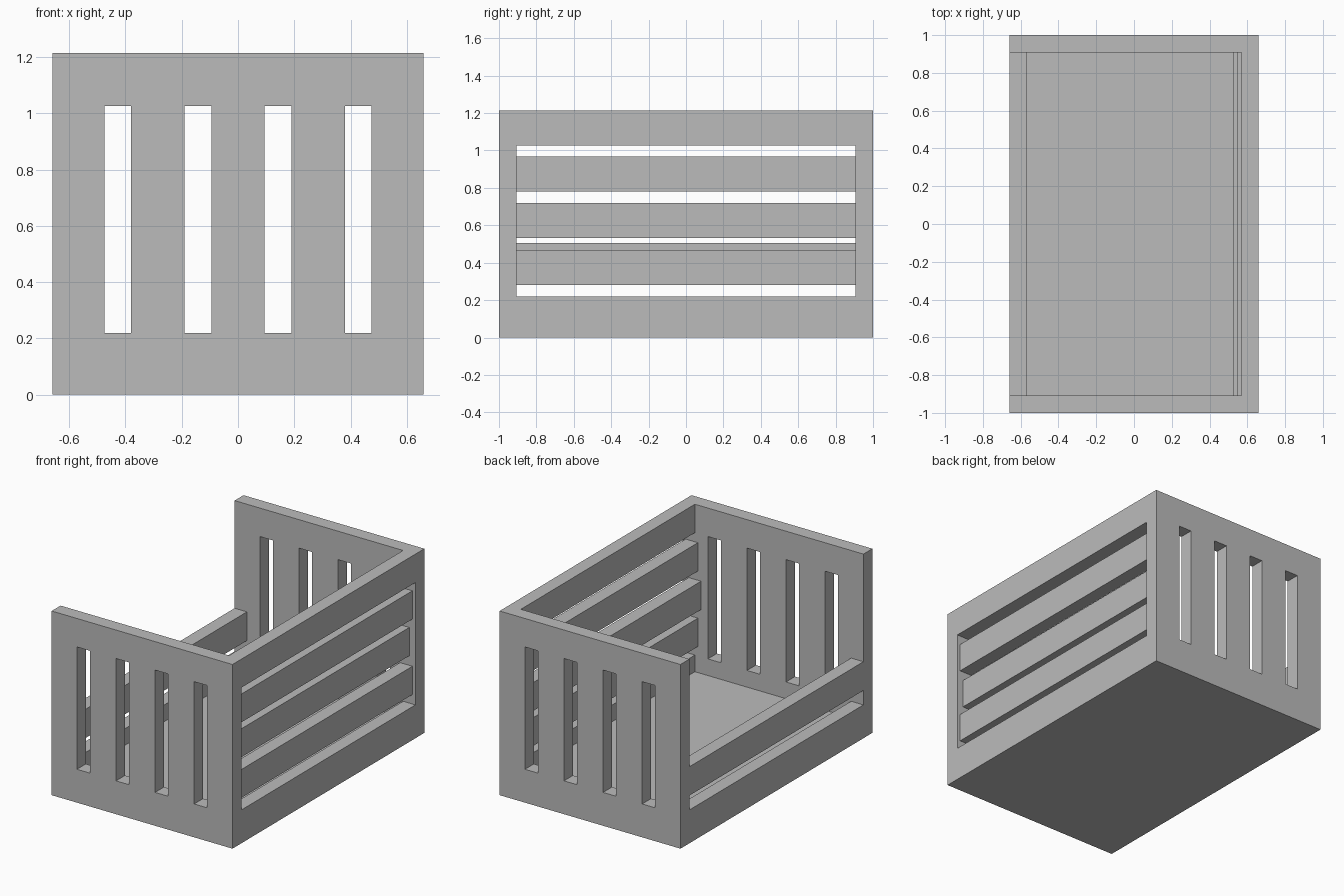
import bpy, bmesh

if "Cube" in bpy.data.objects:
    bpy.data.objects.remove(bpy.data.objects["Cube"])

X, Y, Z = 0.66, 1.0, 1.215      # outer half width, half length, height
T = 0.09                        # board thickness
YI = 0.907                      # inner face of the end panels
LOW, HIGH = 0.22, 1.027         # bottom and top of the openings

grey = bpy.data.materials.new("warm_grey")
grey.diffuse_color = (0.5, 0.5, 0.5, 1)
grey.use_nodes = True
grey.node_tree.nodes["Principled BSDF"].inputs["Base Color"].default_value = grey.diffuse_color


def finish(name, bm):
    bmesh.ops.recalc_face_normals(bm, faces=bm.faces)
    me = bpy.data.meshes.new(name)
    bm.to_mesh(me)
    bm.free()
    me.materials.append(grey)
    ob = bpy.data.objects.new(name, me)
    bpy.context.collection.objects.link(ob)
    return ob


def box(name, x, y, z):
    """Board given by its (low, high) range on each axis."""
    bm = bmesh.new()
    bmesh.ops.create_cube(bm, size=1)
    for v in bm.verts:
        for i, (a, b) in enumerate((x, y, z)):
            v.co[i] = a if v.co[i] < 0 else b
    return finish(name, bm)


def slotted_panel(name, xs, zs, y0, y1):
    """Upright panel on a cell grid; odd columns of the middle row are open."""
    bm = bmesh.new()
    grid = [[bm.verts.new((x, y0, z)) for z in zs] for x in xs]
    for i in range(len(xs) - 1):
        for j in range(len(zs) - 1):
            if not (i % 2 == 1 and j == 1):
                bm.faces.new((grid[i][j], grid[i + 1][j],
                              grid[i + 1][j + 1], grid[i][j + 1]))
    # Thicken the sheet, which also makes the slot walls
    ext = bmesh.ops.extrude_face_region(bm, geom=bm.faces[:], use_keep_orig=True)
    for v in ext["geom"]:
        if isinstance(v, bmesh.types.BMVert):
            v.co.y = y1
    return finish(name, bm)


# End panels with four upright slots each
xs = [-X, -0.475, -0.38, -0.19, -0.095, 0.095, 0.19, 0.38, 0.475, X]
zs = [0, LOW, HIGH, Z]
slotted_panel("front_panel", xs, zs, -Y, -YI)
slotted_panel("back_panel", xs, zs, YI, Y)

# Floor between the side rails
span = (-YI, YI)
box("floor", (-X + T, X - T), span, (0, 0.11))

# Tall side: flush rails with three recessed slats between them
box("right_bottom_rail", (X - T, X), span, (0, LOW))
box("right_top_rail", (X - T, X), span, (HIGH, Z))
for i, (z, recess) in enumerate(((0.282, 0.022), (0.532, 0.045), (0.78, 0.022))):
    box(f"right_slat_{i + 1}", (X - T - recess, X - recess), span, (z, z + 0.187))

# Low open side: bottom rail and one slat
box("left_bottom_rail", (-X, -X + T), span, (0, LOW))
box("left_slat", (-X, -X + T), span, (0.315, 0.505))
